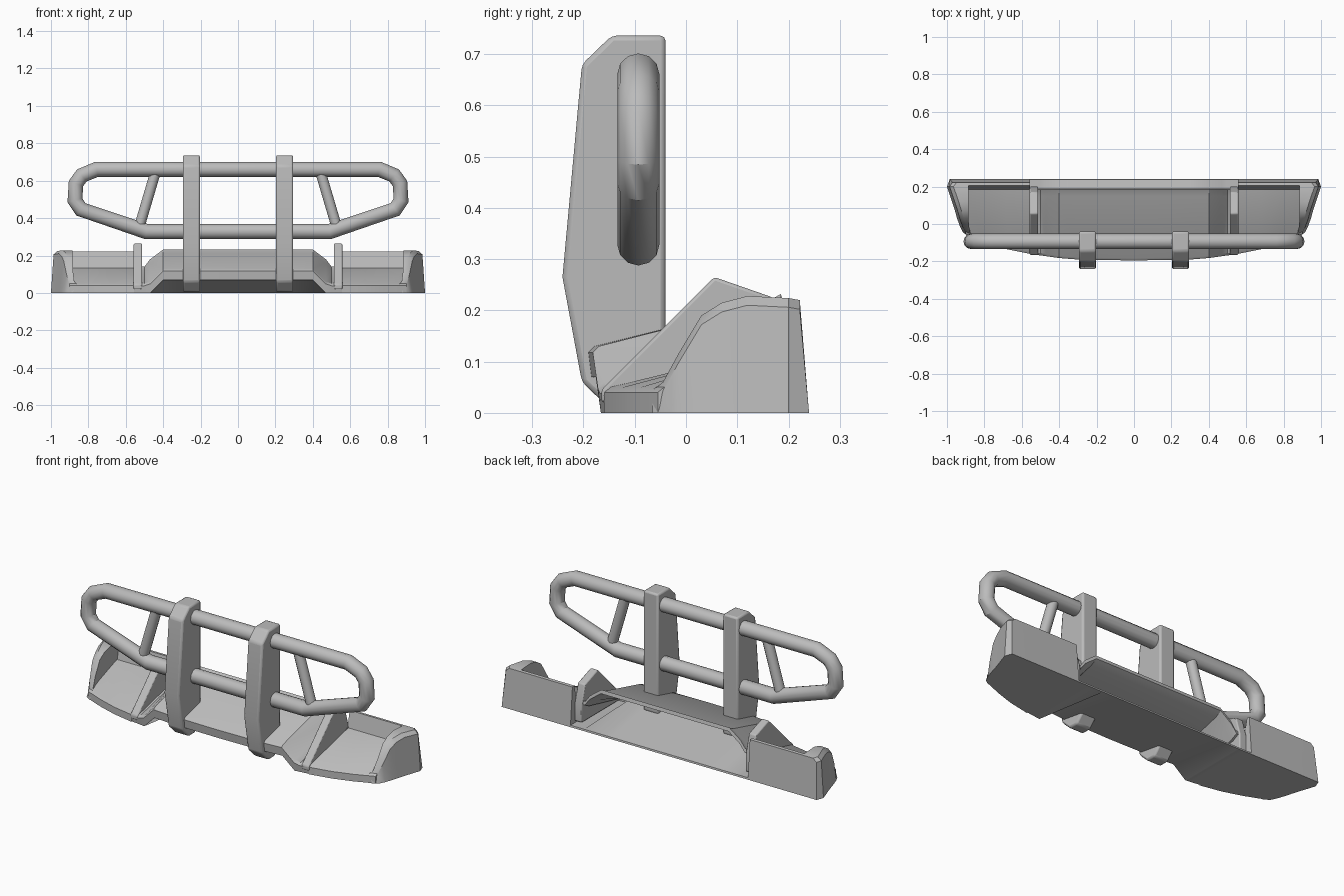
import bpy, bmesh
from mathutils import Vector

cube = bpy.data.objects.get("Cube")
if cube:
    bpy.data.objects.remove(cube, do_unlink=True)

metal = bpy.data.materials.new("grey_metal")
metal.use_nodes = True
GREY = (0.5, 0.5, 0.5, 1)
metal.diffuse_color = GREY
metal.node_tree.nodes["Principled BSDF"].inputs["Base Color"].default_value = GREY


def activate(ob):
    bpy.ops.object.select_all(action='DESELECT')
    ob.select_set(True)
    bpy.context.view_layer.objects.active = ob


def finish(ob, bevel=0.0, mirror=True):
    ob.data.materials.append(metal)
    if bevel:
        m = ob.modifiers.new("Bevel", 'BEVEL')
        m.width, m.segments, m.limit_method = bevel, 2, 'ANGLE'
    if mirror:
        ob.modifiers.new("Mirror", 'MIRROR')
    activate(ob)
    bpy.ops.object.shade_smooth_by_angle(angle=0.55)


def loft(name, rings, cap_start=True, bevel=0.0):
    """Skin a list of matching rings, then mirror across x."""
    bm = bmesh.new()
    vs = [[bm.verts.new(p) for p in ring] for ring in rings]
    n = len(vs[0])
    for a, b in zip(vs, vs[1:]):
        for i in range(n):
            j = (i + 1) % n
            bm.faces.new((a[i], a[j], b[j], b[i]))
    if cap_start:
        bm.faces.new(vs[0])
    bm.faces.new(vs[-1])
    bmesh.ops.recalc_face_normals(bm, faces=bm.faces)
    me = bpy.data.meshes.new(name)
    bm.to_mesh(me)
    bm.free()
    ob = bpy.data.objects.new(name, me)
    bpy.context.collection.objects.link(ob)
    finish(ob, bevel)
    return ob


def plate(name, profile, x0, x1, bevel):
    return loft(name, [[(x, y, z) for y, z in profile] for x in (x0, x1)], bevel=bevel)


def tube(name, pts, radius, cyclic=False, mirror=False):
    cu = bpy.data.curves.new(name, 'CURVE')
    cu.dimensions = '3D'
    cu.bevel_depth, cu.bevel_resolution, cu.use_fill_caps = radius, 4, True
    sp = cu.splines.new('POLY')
    sp.points.add(len(pts) - 1)
    for p, (x, z) in zip(sp.points, pts):
        p.co = (x, -0.093, z, 1)
    sp.use_cyclic_u = cyclic
    ob = bpy.data.objects.new(name, cu)
    bpy.context.collection.objects.link(ob)
    activate(ob)
    bpy.ops.object.convert(target='MESH')
    finish(bpy.context.object, mirror=mirror)


# Tubular guard loop and its slanted struts
half = [(0.49, 0.328), (0.84, 0.447), (0.872, 0.495), (0.866, 0.585),
        (0.835, 0.628), (0.755, 0.661)]
tube("guard_loop", half + [(-x, z) for x, z in reversed(half)], 0.041, cyclic=True)
tube("guard_strut", [(0.44, 0.65), (0.53, 0.345)], 0.028, mirror=True)

# Pair of upright brackets
plate("upright_bracket",
      [(-0.04, 0.736), (-0.145, 0.736), (-0.203, 0.68), (-0.241, 0.265),
       (-0.203, 0.06), (-0.145, 0.005), (-0.09, 0.005), (-0.04, 0.06)],
      0.203, 0.295, 0.01)


# Centre: raised deck, front lip and sloping floor, open at the back
def centre_ring(x, yf, zb, zt, zr):
    return [(x, y, z) for y, z in (
        (yf + 0.006, zb), (yf, zt - 0.012), (yf + 0.012, zt), (0.15, zr), (0.185, zr + 0.02),
        (0.19, zr), (0.15, zr - 0.02), (yf + 0.025, zt - 0.016),
        (yf + 0.025, zb + 0.015), (0.238, 0.01), (0.24, 0))]


loft("centre_deck", [centre_ring(*s) for s in (
    (0, -0.195, 0.07, 0.13, 0.212), (0.3, -0.19, 0.07, 0.13, 0.212),
    (0.40, -0.182, 0.07, 0.13, 0.212), (0.47, -0.172, 0, 0.06, 0.16),
    (0.5, -0.168, 0, 0.05, 0.12), (0.56, -0.16, 0, 0.05, 0.12))], cap_start=False)


# Side trays with a low lip and a rear wall
def tray_ring(x, yf):
    return [(x, y, z) for y, z in (
        (yf, 0), (yf, 0.04), (yf + 0.012, 0.05), (0.185, 0.132),
        (0.205, 0.222), (0.222, 0.22), (0.24, 0))]


loft("side_tray", [tray_ring(*s) for s in (
    (0.555, -0.16), (0.68, -0.135), (0.79, -0.1), (0.9, -0.055))])

# Triangular gusset fins between deck and trays
plate("gusset_fin", [(-0.165, 0.02), (-0.165, 0.045), (0.055, 0.265),
                     (0.17, 0.225), (0.2, 0.12), (0.2, 0.02)],
      0.512, 0.558, 0.006)


# Tapered end caps
def cap_ring(y, xi, xo, h):
    top_y = y - 0.018 if y > 0.22 else y
    return [(xi, y, 0), (xi, top_y, h), (xo - 0.035, top_y, h),
            (xo - 0.014, top_y, h - 0.018), (xo, y, 0)]


loft("end_cap", [cap_ring(*s) for s in (
    (-0.065, 0.86, 0.885, 0.045), (-0.045, 0.875, 0.915, 0.06),
    (-0.015, 0.882, 0.93, 0.115), (0.03, 0.885, 0.946, 0.19),
    (0.07, 0.885, 0.957, 0.215), (0.12, 0.885, 0.973, 0.228),
    (0.2, 0.885, 1.0, 0.224), (0.24, 0.885, 0.985, 0.22))])
